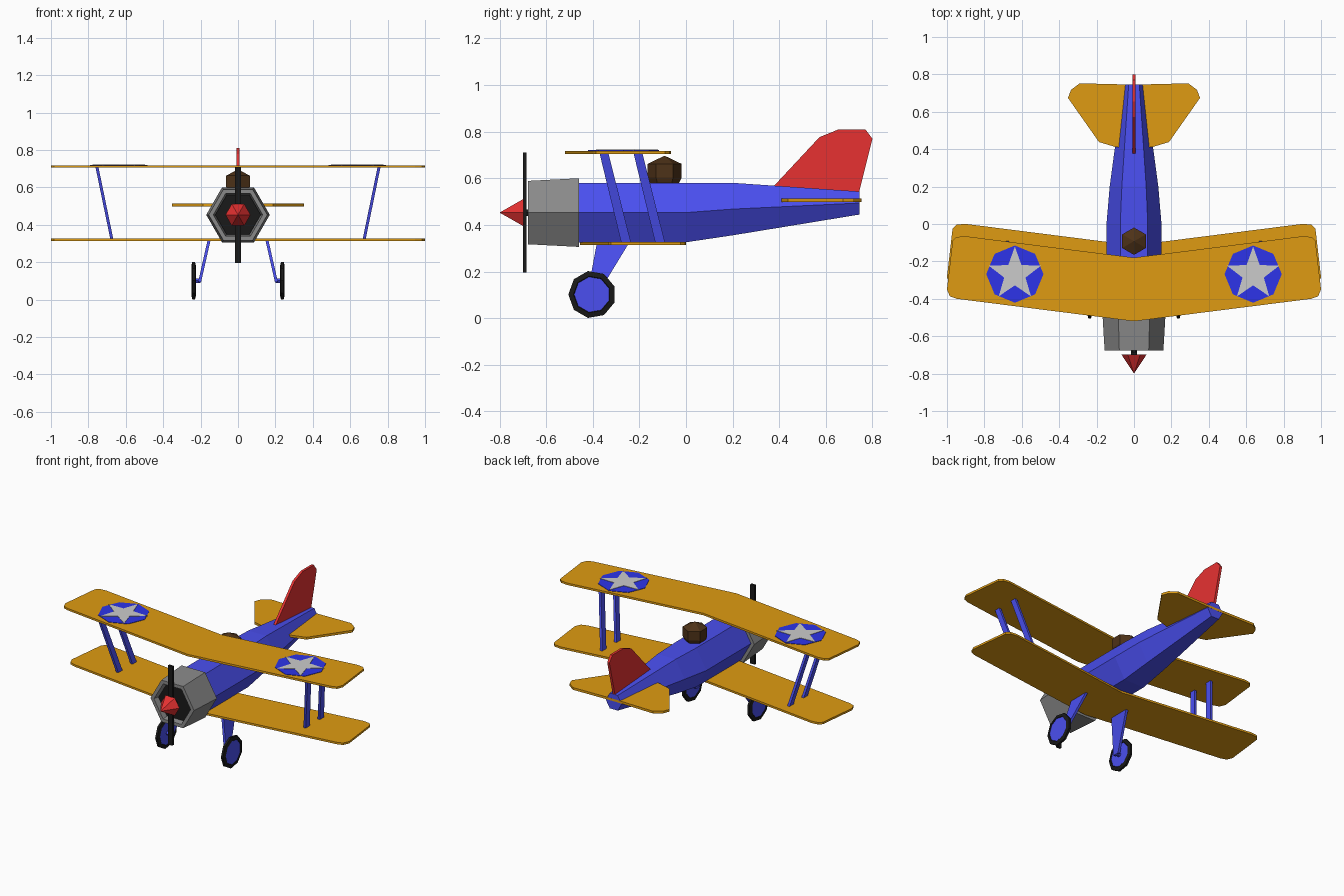
import bpy, bmesh
from math import cos, sin, tau, pi

if "Cube" in bpy.data.objects:
    bpy.data.objects.remove(bpy.data.objects["Cube"])

COLORS = {
    "yellow": (0.74, 0.33, 0.006), "blue": (0.069, 0.078, 0.87),
    "deep_blue": (0.026, 0.034, 0.82), "red": (0.8, 0.031, 0.031),
    "dark_grey": (0.25, 0.25, 0.25), "black": (0.01, 0.01, 0.01),
    "brown": (0.076, 0.032, 0.009),
}
mats = {}
for key, rgb in COLORS.items():
    mats[key] = bpy.data.materials.new(key)
    mats[key].diffuse_color = (*rgb, 1)


def loft(name, rings, color=None):
    """Skin a list of equal-length point rings and cap both ends."""
    bm = bmesh.new()
    vr = [[bm.verts.new(p) for p in ring] for ring in rings]
    n = len(vr[0])
    for a, b in zip(vr, vr[1:]):
        for i in range(n):
            j = (i + 1) % n
            bm.faces.new((a[i], a[j], b[j], b[i]))
    bm.faces.new(vr[0])
    bm.faces.new(vr[-1])
    bmesh.ops.remove_doubles(bm, verts=bm.verts, dist=1e-5)
    bmesh.ops.recalc_face_normals(bm, faces=bm.faces)
    me = bpy.data.meshes.new(name)
    bm.to_mesh(me)
    bm.free()
    ob = bpy.data.objects.new(name, me)
    bpy.context.collection.objects.link(ob)
    if color:
        me.materials.append(mats[color])
    return ob


def circle(r, n, start=0.0):
    return [(r * cos(start + tau * i / n), r * sin(start + tau * i / n)) for i in range(n)]


def ring_y(y, r, zc, n=6):
    return [(u, y, zc + v) for u, v in circle(r, n)]


def ring_x(x, r, yc, zc, n=9):
    return [(x, yc + u, zc + v) for u, v in circle(r, n, pi)]


def plate(name, pts, z0, z1, color=None):
    return loft(name, [[(x, y, z) for x, y in pts] for z in (z0, z1)], color)


def mirrored(half):
    """Close a half outline that starts and ends on x = 0."""
    return half + [(-x, y) for x, y in half[-2:0:-1]]


def bar(name, top, bottom, color, t=0.008):
    """Flat strut between two (x, y_front, y_back, z) ends."""
    loft(name, [[(x - t, a, z), (x + t, a, z), (x + t, b, z), (x - t, b, z)]
                for x, a, b, z in (top, bottom)], color)


# Fuselage and tapered tail boom
loft("fuselage", [ring_y(-0.47, 0.147, 0.453), ring_y(0, 0.147, 0.453),
                  ring_y(0.2, 0.13, 0.468), ring_y(0.745, 0.057, 0.494)], "blue")

# Cowling with recessed nose, engine face inside
loft("cowling", [ring_y(y, r, 0.453) for y, r in
                 ((-0.46, 0.17), (-0.677, 0.157), (-0.677, 0.132), (-0.63, 0.122))], "dark_grey")
loft("engine_face", [ring_y(-0.645, 0.122, 0.453), ring_y(-0.62, 0.122, 0.453)], "black")

# Propeller, shaft and spinner
loft("propeller_shaft", [ring_y(-0.70, 0.016, 0.453), ring_y(-0.63, 0.016, 0.453)], "black")
bar("propeller", (0, -0.70, -0.684, 0.71), (0, -0.70, -0.684, 0.195), "black", 0.016)
loft("spinner", [ring_y(-0.698, 0.067, 0.453), ring_y(-0.8, 0, 0.453)], "red")

# Pilot's head
loft("pilot_head", [[(u, v - 0.092, z) for u, v in circle(r, 6, pi / 2)] for r, z in
                    ((0.06, 0.575), (0.073, 0.603), (0.073, 0.662), (0, 0.697))], "brown")

# Swept wings with clipped tips
wing = mirrored([(0, -0.52), (0.947, -0.4), (0.984, -0.387), (1.0, -0.35),
                 (0.97, -0.09), (0.95, -0.07), (0.905, -0.065), (0, -0.18)])
plate("upper_wing", wing, 0.705, 0.718, "yellow")
plate("lower_wing", [(x, y + 0.066) for x, y in wing], 0.314, 0.327, "yellow")

# Tailplane and fin
plate("tailplane", mirrored([(0, 0.4), (0.1, 0.412), (0.187, 0.438), (0.353, 0.674),
                             (0.337, 0.717), (0.29, 0.752), (0, 0.745)]),
      0.498, 0.513, "yellow")
fin = [(0.376, 0.566), (0.573, 0.777), (0.655, 0.81), (0.77, 0.81),
       (0.8, 0.77), (0.74, 0.53), (0.45, 0.53)]
loft("fin", [[(x, y, z) for y, z in fin] for x in (-0.008, 0.008)], "red")

for s, side in ((-1, "left"), (1, "right")):
    # Wing struts
    for off, pos in ((0, "front"), (0.146, "rear")):
        bar(f"{side}_{pos}_strut", (s * 0.754, -0.371 + off, -0.333 + off, 0.708),
            (s * 0.674, -0.277 + off, -0.235 + off, 0.32), "blue")

    # Wing roundels with stars
    cx, cy = s * 0.637, -0.268
    plate(f"{side}_roundel", [(cx + u, cy + v) for u, v in circle(0.153, 8)],
          0.716, 0.7205, "deep_blue")
    outer, inner = circle(0.147, 5, pi / 2), circle(0.06, 5, pi / 2 + pi / 5)
    star = [(cx + u, cy + v) for pair in zip(outer, inner) for u, v in pair]
    plate(f"{side}_star", star, 0.718, 0.723)

    # Landing leg, axle and wheel
    bar(f"{side}_landing_leg", (s * 0.153, -0.382, -0.243, 0.325),
        (s * 0.205, -0.425, -0.383, 0.095), "blue")
    wx, wy, wz = s * 0.237, -0.403, 0.1015
    loft(f"{side}_axle", [ring_x(x, 0.014, wy, wz, 6) for x in (s * 0.2, wx)], "blue")
    loft(f"{side}_tyre", [ring_x(wx + dx, r, wy, wz) for dx, r in
                          ((-0.009, 0.077), (-0.0125, 0.08), (-0.007, 0.102),
                           (0.007, 0.102), (0.0125, 0.08), (0.009, 0.077))], "black")
    loft(f"{side}_hub", [ring_x(wx + dx, 0.077, wy, wz) for dx in (-0.0105, 0.0105)], "blue")

for m in bpy.data.materials:
    if m.users and not m.is_grease_pencil:
        m.use_nodes = True
        m.node_tree.nodes["Principled BSDF"].inputs["Base Color"].default_value = m.diffuse_color
